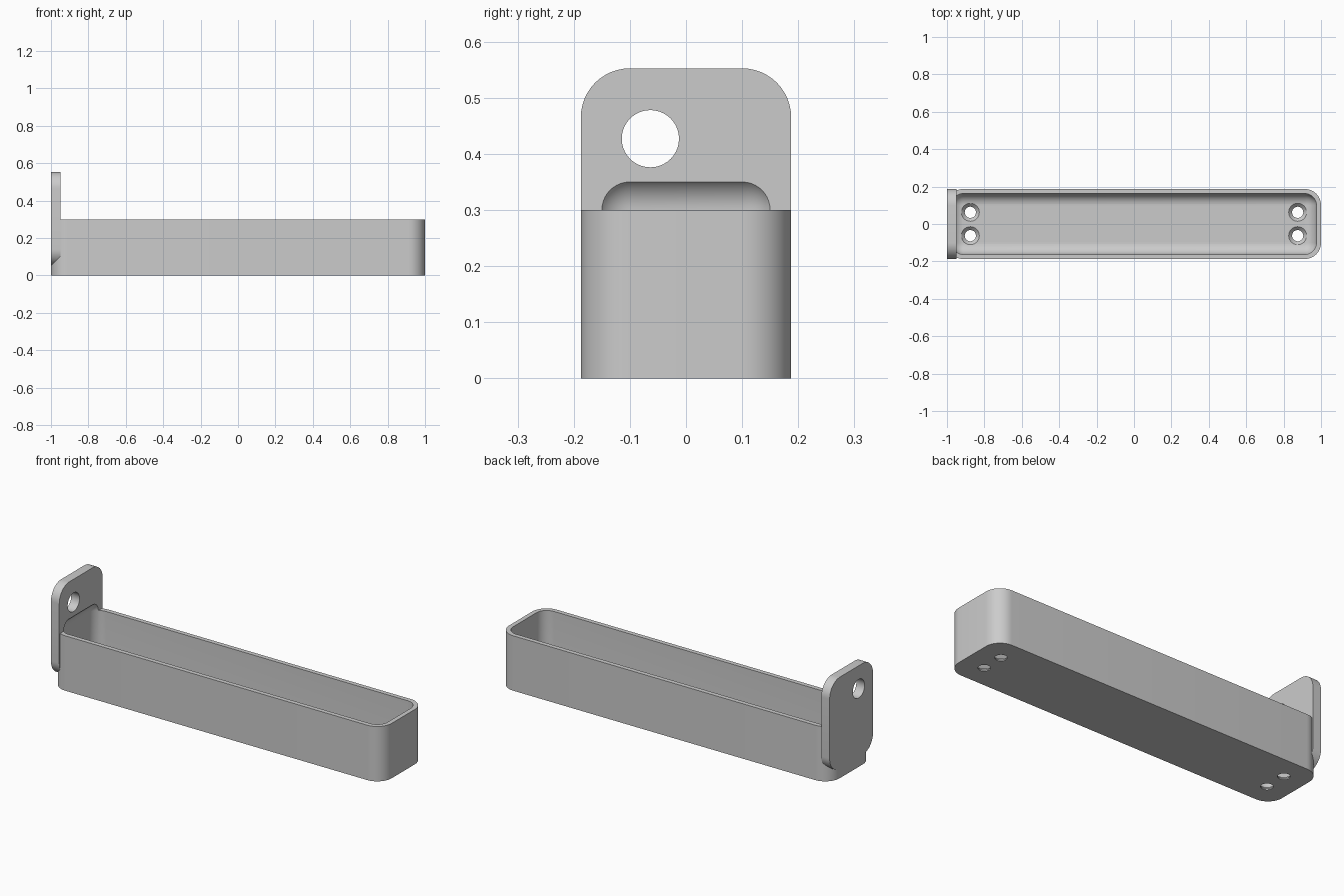
import bpy, bmesh, math
from mathutils import Matrix, Vector

if "Cube" in bpy.data.objects:
    bpy.data.objects.remove(bpy.data.objects["Cube"])

grey = bpy.data.materials.new("plain grey")
grey.use_nodes = True
grey.diffuse_color = (0.6, 0.6, 0.6, 1)
grey.node_tree.nodes["Principled BSDF"].inputs["Base Color"].default_value = (0.6, 0.6, 0.6, 1)

WALL = 0.025
OUTER_R = 0.0875
INNER_R = OUTER_R - WALL
HALF_W = 0.1875
PLATE_T = 0.05


def finish(bm, name):
    bmesh.ops.recalc_face_normals(bm, faces=bm.faces)
    mesh = bpy.data.meshes.new(name)
    bm.to_mesh(mesh)
    bm.free()
    mesh.materials.append(grey)
    obj = bpy.data.objects.new(name, mesh)
    bpy.context.collection.objects.link(obj)
    return obj


def rounded_box(name, low, high, radius, axis=None):
    """Box with rounded edges: all of them, or only those along one axis."""
    low, high = Vector(low), Vector(high)
    bm = bmesh.new()
    bmesh.ops.create_cube(bm, size=1)
    for v in bm.verts:
        v.co = Vector([(l + h) / 2 + c * (h - l) for l, h, c in zip(low, high, v.co)])
    edges = [e for e in bm.edges if axis is None
             or abs((e.verts[0].co - e.verts[1].co).normalized()[axis]) > 0.9]
    bmesh.ops.bevel(bm, geom=edges, offset=radius, offset_type='OFFSET',
                    segments=12, profile=0.5, affect='EDGES')
    return finish(bm, name)


def lathe(name, profile, matrix):
    """Solid of revolution about z from (radius, height) points."""
    bm = bmesh.new()
    verts = [bm.verts.new((r, 0, z)) for r, z in profile]
    edges = [bm.edges.new(pair) for pair in zip(verts, verts[1:])]
    bmesh.ops.spin(bm, geom=verts + edges, cent=(0, 0, 0), axis=(0, 0, 1),
                   angle=math.tau, steps=40)
    bmesh.ops.remove_doubles(bm, verts=bm.verts, dist=1e-5)
    bmesh.ops.transform(bm, matrix=matrix, verts=bm.verts)
    return finish(bm, name)


def combine(obj, other, operation):
    mod = obj.modifiers.new(operation, 'BOOLEAN')
    mod.operation = operation
    mod.solver = 'EXACT'
    mod.object = other
    bpy.context.view_layer.objects.active = obj
    bpy.ops.object.modifier_apply(modifier=mod.name)
    bpy.data.objects.remove(other)


# Tray body with the upright mounting plate flush on its end
tray = rounded_box("tray_with_mounting_plate", (-1, -HALF_W, 0), (1, HALF_W, 0.3), OUTER_R, axis=2)
plate = rounded_box("mounting_plate", (-1, -HALF_W, 0.0525),
                    (-1 + PLATE_T, HALF_W, 0.5525), OUTER_R, axis=0)
combine(tray, plate, 'UNION')

# Fully rounded cavity, which also scoops into the plate
cavity = rounded_box("cavity_cutter", (-1 + WALL, -HALF_W + WALL, WALL),
                     (1 - WALL, HALF_W - WALL, 0.3 + INNER_R), INNER_R)
combine(tray, cavity, 'DIFFERENCE')

# Countersunk screw holes in the floor
screw = [(0, -0.02), (0.03, -0.02), (0.03, 0.006), (0.048, WALL), (0.048, 0.08), (0, 0.08)]
for x in (-0.875, 0.875):
    for y in (-0.0625, 0.0625):
        combine(tray, lathe("screw_cutter", screw, Matrix.Translation((x, y, 0))), 'DIFFERENCE')

# Round hanging hole through the plate
hole = [(0, -0.1), (0.051, -0.1), (0.051, 0.1), (0, 0.1)]
turn = Matrix.Translation((-1, -0.0635, 0.427)) @ Matrix.Rotation(math.pi / 2, 4, 'Y')
combine(tray, lathe("hanging_hole_cutter", hole, turn), 'DIFFERENCE')

# Smooth the fillets, keep the rims sharp
bpy.ops.object.select_all(action='DESELECT')
tray.select_set(True)
bpy.context.view_layer.objects.active = tray
bpy.ops.object.shade_smooth_by_angle(angle=math.radians(25))
